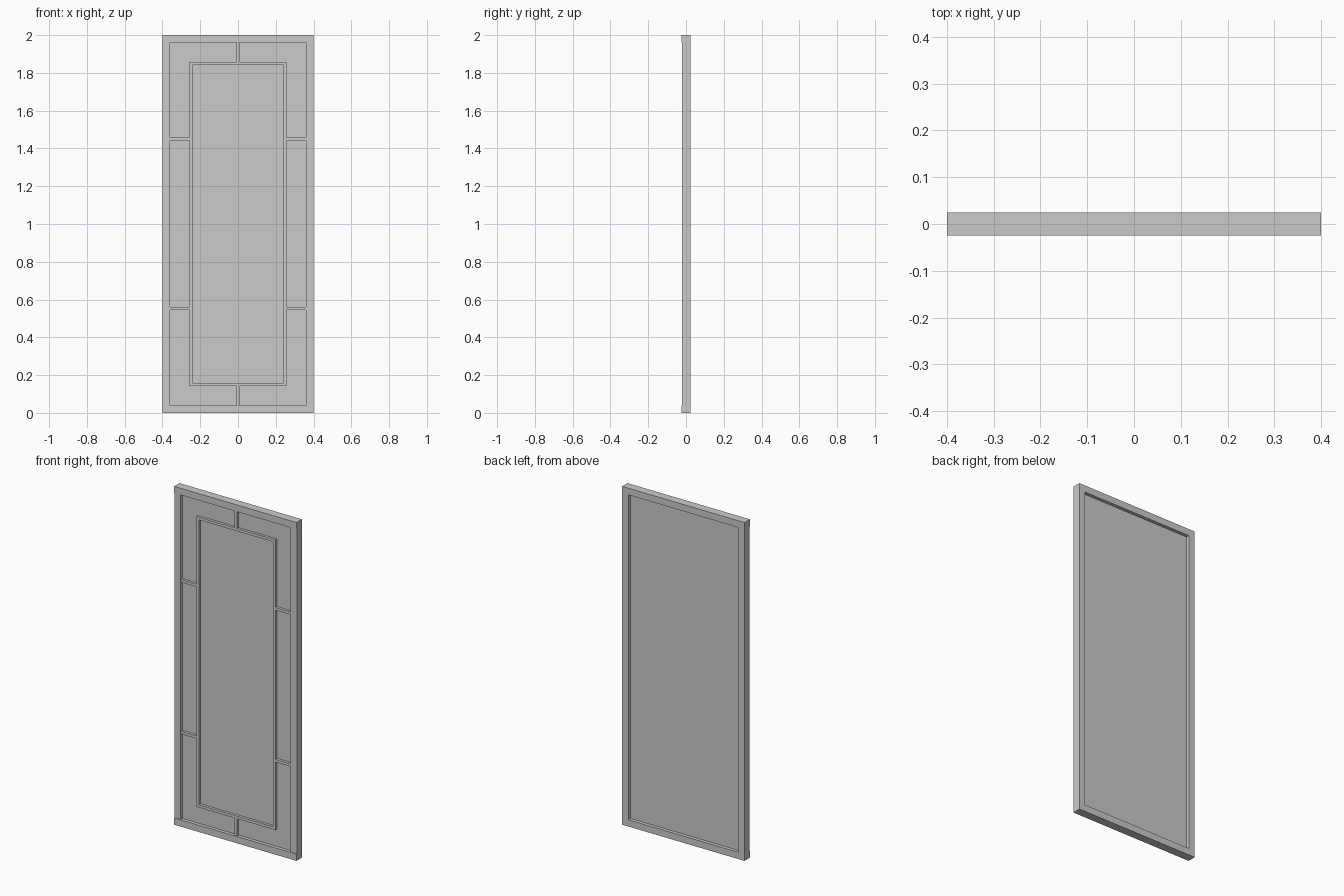
import bpy

if "Cube" in bpy.data.objects:
    bpy.data.objects.remove(bpy.data.objects["Cube"])


def box(name, x, y, z):
    """Box from (min, max) ranges on each axis."""
    bpy.ops.mesh.primitive_cube_add(
        size=1, location=[(a + b) / 2 for a, b in (x, y, z)])
    ob = bpy.context.object
    ob.name = name
    ob.scale = [b - a for a, b in (x, y, z)]
    bpy.ops.object.transform_apply(location=False, rotation=False, scale=True)
    return ob


W, H, D = 0.4, 2.0, 0.025      # half width, height, half depth
F = 0.04                       # outer frame width
BAR = 0.016                    # lattice bar width
PX, PZ = 0.258, 0.142          # outer edge of the inner border
PANEL = 0.005                  # half thickness of the panel
BAR_Y = (-0.02, -PANEL)

# Outer frame: full-width rails, slightly thinner stiles between them
box("bottom_rail", (-W, W), (-D, D), (0, F))
box("top_rail", (-W, W), (-D, D), (H - F, H))
for side, s in (("left", -1), ("right", 1)):
    box(side + "_stile", sorted((s * W, s * (W - F))), (-0.022, D), (F, H - F))

# Thin panel set into the frame
box("panel", (-W + F, W - F), (-PANEL, PANEL), (F, H - F))

# Raised inner border and short bars joining it to the frame sides
for side, s in (("left", -1), ("right", 1)):
    box(side + "_border", sorted((s * PX, s * (PX - BAR))), BAR_Y, (PZ, H - PZ))
    for level, z in (("lower", 0.553), ("upper", 1.45)):
        box(f"{side}_{level}_bar", sorted((s * PX, s * (W - F))), BAR_Y,
            (z - BAR / 2, z + BAR / 2))

# Top and bottom of the border with central vertical bars
inner = (-PX + BAR, PX - BAR)
box("bottom_border", inner, BAR_Y, (PZ, PZ + BAR))
box("top_border", inner, BAR_Y, (H - PZ - BAR, H - PZ))
box("bottom_centre_bar", (-BAR / 2, BAR / 2), BAR_Y, (F, PZ))
box("top_centre_bar", (-BAR / 2, BAR / 2), BAR_Y, (H - PZ, H - F))
